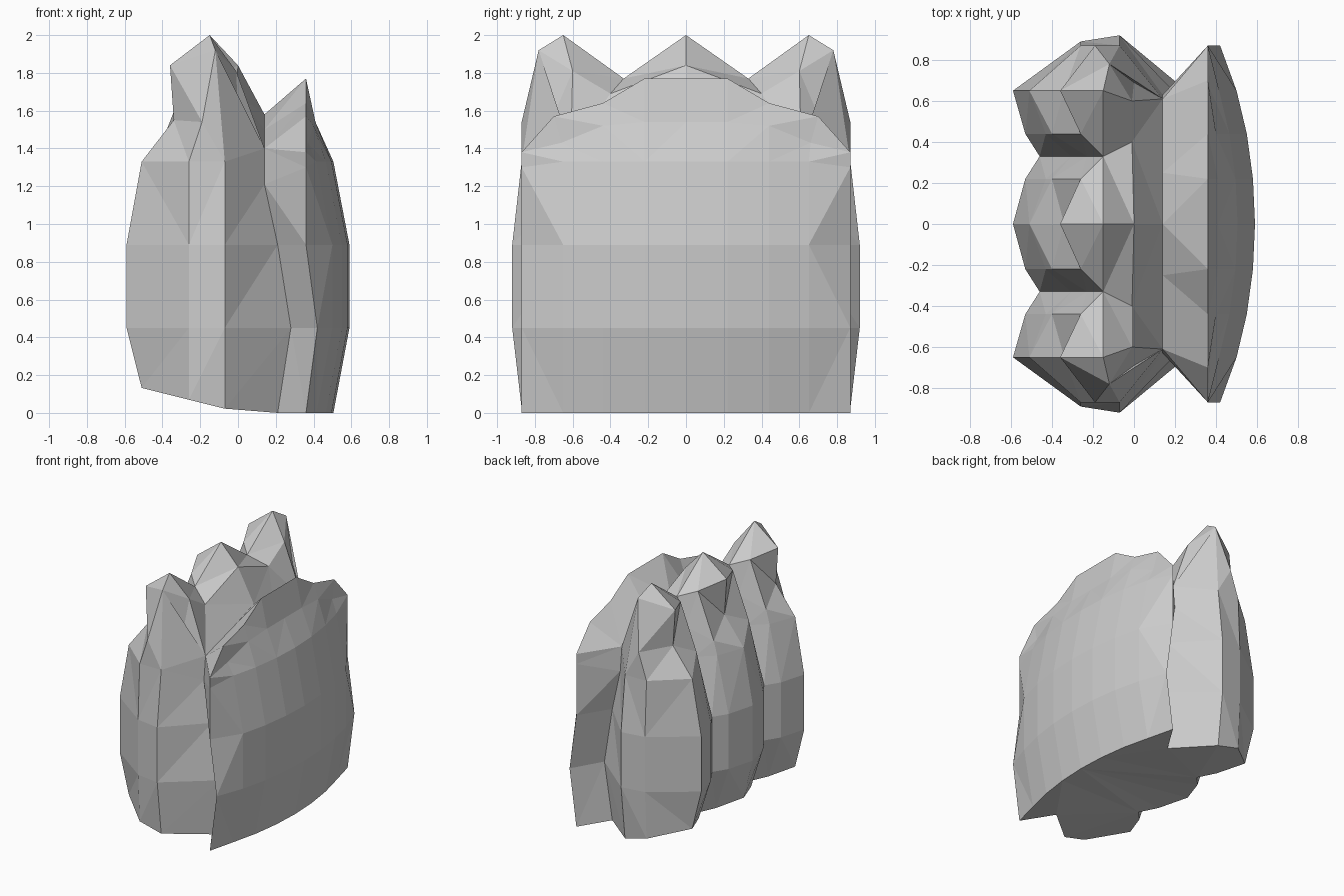
import bpy
import bmesh
from mathutils import Matrix

cube = bpy.data.objects.get("Cube")
if cube:
    bpy.data.objects.remove(cube)


def make_material(name, colour):
    material = bpy.data.materials.new(name)
    material.use_nodes = True
    material.diffuse_color = colour
    shader = next(n for n in material.node_tree.nodes if n.type == "BSDF_PRINCIPLED")
    shader.inputs["Base Color"].default_value = colour
    return material


# How each kind of wall column pulls inward:
# direction, amount per level, height of its upper level
INSET = {
    "lobe": ((0.08, 0), (1, 0, 0, 1), 1.33),
    "shoulder": ((0.1, 0), (1.1, 0, 0, 1), 1.33),
    "cleft": ((0.14, 0), (1, 0, 0, 1.1), 1.33),
    "end_side": ((0, -0.02), (1, 0, 0, 1), 1.33),
    "end": ((0, -0.05), (1, 0, 0, 1), 1.33),
    "groove": ((-0.07, 0), (1, 0, 1, 2), 1.21),
    "corner": ((-0.06, 0), (1, 0, 1, 1), 1.3),
    "shield": ((-0.085, 0), (1, 0, 0, 1), 1.33),
}

# Half outline, from the middle of the lobed side round to the shield:
# kind, widest plan point, shoulder point, top point
COLUMNS = [
    ("lobe", (-.59, 0), (-.34, 0, 1.55), (-.36, 0, 1.84)),
    ("shoulder", (-.53, .22), (-.4, .22, 1.44), (-.26, .22, 1.8)),
    ("cleft", (-.46, .33), (-.23, .33, 1.55), (-.15, .33, 1.77)),
    ("shoulder", (-.53, .44), (-.4, .44, 1.44), (-.26, .44, 1.8)),
    ("lobe", (-.59, .65), (-.34, .65, 1.55), (-.36, .65, 1.84)),
    ("end_side", (-.26, .89), (-.19, .87, 1.54), (-.12, .78, 1.92)),
    ("end", (-.07, .92), (-.07, .87, 1.33), (-.12, .78, 1.92)),
    ("groove", (.28, .63), (.14, .61, 1.4), (.14, .61, 1.4)),
    ("corner", (.42, .87), (.36, .87, 1.38), (.36, .87, 1.38)),
    ("shield", (.5, .65), (.37, .66, 1.43), (.36, .7, 1.57)),
    ("shield", (.55, .44), (.4, .44, 1.52), (.36, .44, 1.64)),
    ("shield", (.58, .22), (.41, .22, 1.54), (.36, .22, 1.77)),
    ("shield", (.59, 0), (.41, 0, 1.54), (.36, 0, 1.77)),
]


def column_points(kind, plan, shoulder, top):
    direction, amounts, upper = INSET[kind]
    points = []
    for level, (z, amount) in enumerate(zip((0, 0.45, 0.89, upper), amounts)):
        x = plan[0] + direction[0] * amount
        y = plan[1] + direction[1] * amount
        if level == 0:
            z = max(0, 0.02 - x) * 0.25  # underside rises towards the lobes
        points.append((x, y, z))
    return points + [shoulder, top]


bm = bmesh.new()


def add_face(*verts):
    bm.faces.new(verts)


# Walls and underside of one half
walls = [[bm.verts.new(p) for p in column_points(*c)] for c in COLUMNS]
for left, right in zip(walls, walls[1:]):
    for i in range(len(left) - 1):
        add_face(left[i], right[i], right[i + 1], left[i + 1])
add_face(*[column[0] for column in reversed(walls)])

# Chewing surface: cusp peaks, inner slopes and the long valley
rim = [column[-1] for column in walls]
peak, end_peak = [bm.verts.new((-.15, y, 2)) for y in (0, .65)]
slope, dip, end_slope, end_flank = [
    bm.verts.new(p)
    for p in ((0, 0, 1.84), (-.01, .4, 1.69), (-.01, .6, 1.81), (0, .69, 1.6))
]
valley, valley_side = [bm.verts.new(p) for p in ((.14, 0, 1.58), (.14, .25, 1.5))]
notch = rim[2]
end_cusp, valley_end = rim[6], rim[7]

add_face(rim[0], rim[1], peak)
add_face(rim[1], notch, peak)
add_face(notch, rim[3], end_peak)
add_face(rim[3], rim[4], end_peak)
add_face(rim[4], rim[5], end_peak)
add_face(peak, notch, dip, slope)
add_face(notch, end_peak, end_slope, dip)
add_face(end_peak, end_cusp, end_slope)
add_face(end_cusp, end_flank, end_slope)
add_face(end_cusp, valley_end, end_flank)
add_face(end_flank, valley_end, end_slope)
add_face(slope, dip, valley_side, valley)
add_face(dip, end_slope, valley_end, valley_side)
add_face(valley_end, rim[8], rim[9])
add_face(valley_side, valley_end, rim[9], rim[10])
add_face(valley_side, rim[10], rim[11])
add_face(valley, valley_side, rim[11], rim[12])

# Merge coincident points, split into facets, then mirror to the other half
bmesh.ops.remove_doubles(bm, verts=bm.verts[:], dist=0.001)
bmesh.ops.triangulate(bm, faces=bm.faces[:], quad_method="SHORT_EDGE")
bmesh.ops.mirror(
    bm,
    geom=bm.verts[:] + bm.edges[:] + bm.faces[:],
    matrix=Matrix.Identity(4),
    merge_dist=0.001,
    axis="Y",
)
bmesh.ops.remove_doubles(bm, verts=bm.verts[:], dist=0.001)
bmesh.ops.recalc_face_normals(bm, faces=bm.faces[:])

mesh = bpy.data.meshes.new("tooth_crown")
bm.to_mesh(mesh)
bm.free()
mesh.materials.append(make_material("plain_grey", (0.6, 0.6, 0.6, 1)))
crown = bpy.data.objects.new("tooth_crown", mesh)
bpy.context.collection.objects.link(crown)
